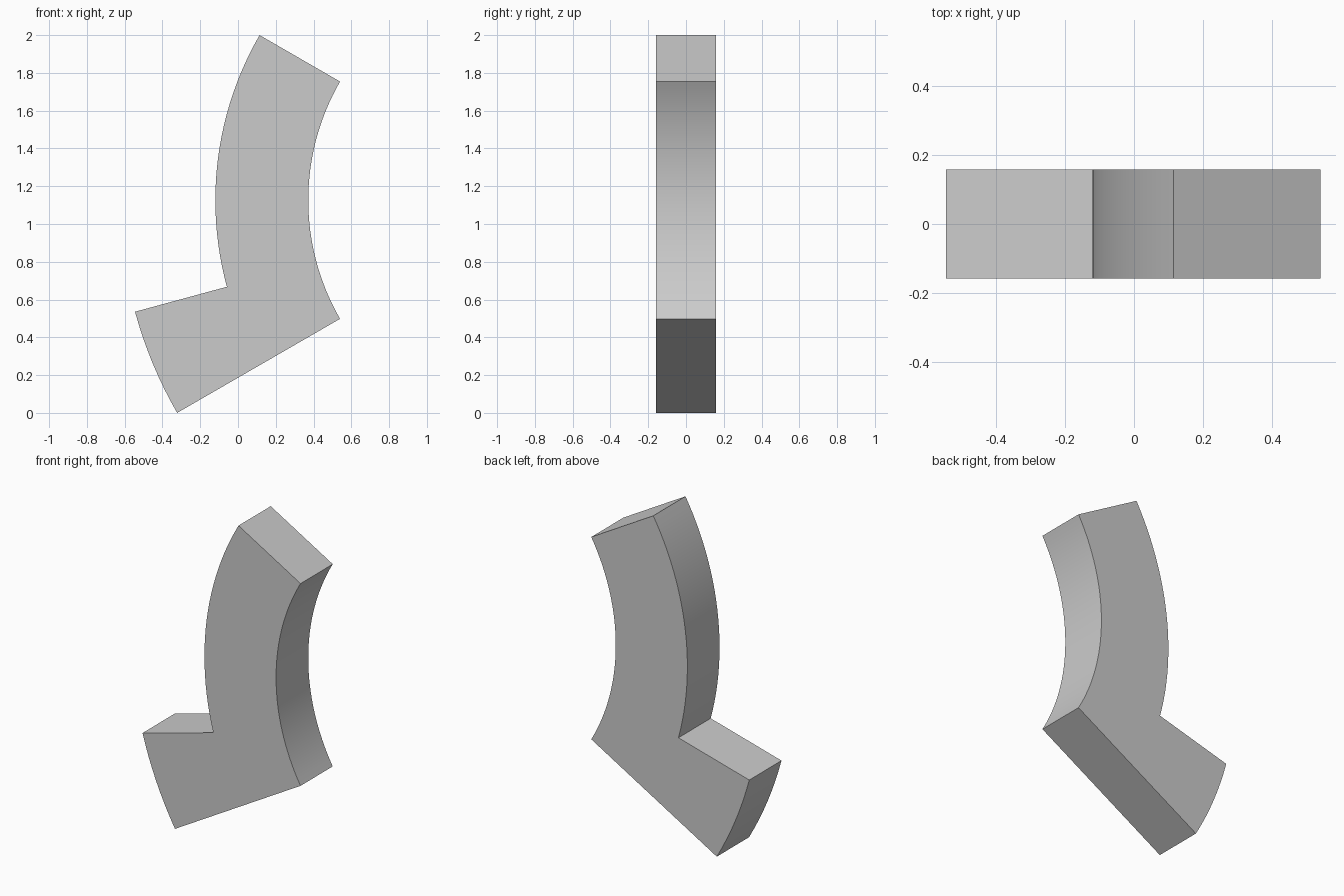
import bpy, bmesh, math

cube = bpy.data.objects.get("Cube")
if cube:
    bpy.data.objects.remove(cube)

CX, CZ = 1.628, 1.126              # shared centre of all the arcs
INNER, OUTER, FOOT = 1.256, 1.748, 2.252
HALF_DEPTH = 0.158


def arc(radius, start, end, steps):
    """Points on an arc; angles in degrees above the -x direction."""
    pts = []
    for i in range(steps + 1):
        a = math.radians(start + (end - start) * i / steps)
        pts.append((CX - radius * math.cos(a), CZ + radius * math.sin(a)))
    return pts


# Profile: inner curve, outer curve, then the wider foot sector
profile = arc(INNER, -30, 30, 32) + arc(OUTER, 30, -15.2, 24) + arc(FOOT, -15.2, -30, 8)

# Extrude the profile through its depth
bm = bmesh.new()
face = bm.faces.new([bm.verts.new((x, -HALF_DEPTH, z)) for x, z in profile])
result = bmesh.ops.extrude_face_region(bm, geom=[face], use_keep_orig=True)
moved = [g for g in result["geom"] if isinstance(g, bmesh.types.BMVert)]
bmesh.ops.translate(bm, verts=moved, vec=(0, 2 * HALF_DEPTH, 0))
bmesh.ops.recalc_face_normals(bm, faces=bm.faces)
mesh = bpy.data.meshes.new("curved_bracket")
bm.to_mesh(mesh)
bm.free()

bracket = bpy.data.objects.new("curved_bracket", mesh)
bpy.context.collection.objects.link(bracket)

# Plain grey
grey = bpy.data.materials.new("light_grey")
grey.use_nodes = True
colour = (0.6, 0.6, 0.6, 1)
grey.diffuse_color = colour
grey.node_tree.nodes["Principled BSDF"].inputs["Base Color"].default_value = colour
mesh.materials.append(grey)

# Smooth curves with sharp corners
bpy.ops.object.select_all(action="DESELECT")
bracket.select_set(True)
bpy.context.view_layer.objects.active = bracket
bpy.ops.object.shade_smooth_by_angle(angle=math.radians(30))
